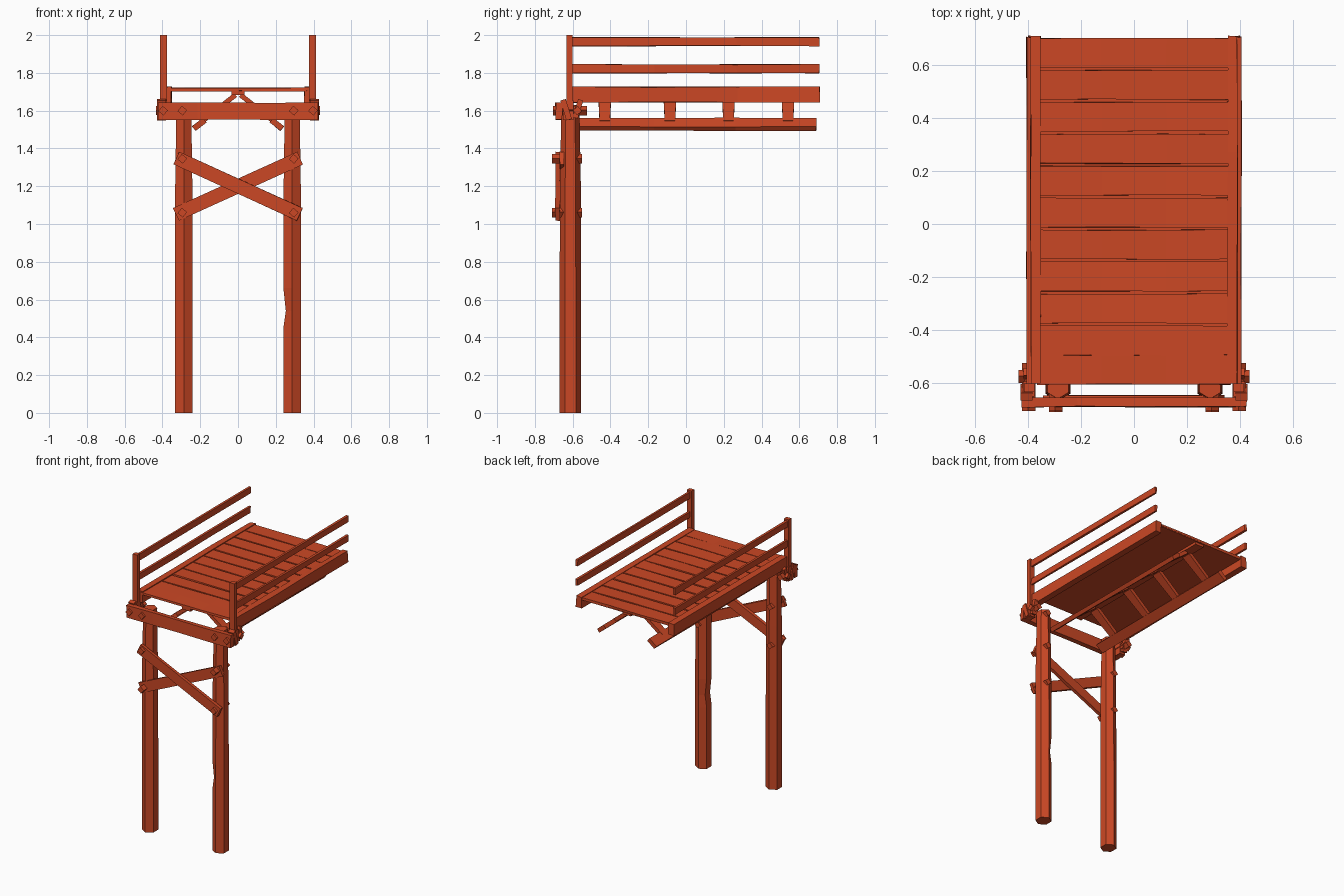
import bpy, bmesh, math, random
from mathutils import Matrix, Vector

random.seed(4)
cube = bpy.data.objects.get("Cube")
if cube:
    bpy.data.objects.remove(cube, do_unlink=True)

wood = bpy.data.materials.new("orange_red_wood")
colour = (0.6, 0.064, 0.018, 1)
wood.diffuse_color = colour
wood.use_nodes = True
wood.node_tree.nodes["Principled BSDF"].inputs["Base Color"].default_value = colour


def finish(name, bm):
    bmesh.ops.recalc_face_normals(bm, faces=bm.faces)
    mesh = bpy.data.meshes.new(name)
    bm.to_mesh(mesh)
    bm.free()
    mesh.materials.append(wood)
    obj = bpy.data.objects.new(name, mesh)
    bpy.context.collection.objects.link(obj)
    return obj


def box(name, centre, size, axis="Y", angle=0, rough=0.0, cuts=0):
    """Timber block, turned about one axis, with slightly uneven hand-cut edges."""
    bm = bmesh.new()
    bmesh.ops.create_cube(bm, size=1)
    if cuts:
        long_axis = max(range(3), key=lambda i: size[i])
        edges = [e for e in bm.edges
                 if abs((e.verts[0].co - e.verts[1].co)[long_axis]) > 0.5]
        bmesh.ops.subdivide_edges(bm, edges=edges, cuts=cuts)
    bmesh.ops.scale(bm, vec=size, verts=bm.verts)
    for v in bm.verts:
        v.co += Vector(random.uniform(-rough, rough) for _ in range(3))
    bmesh.ops.rotate(bm, matrix=Matrix.Rotation(angle, 3, axis), verts=bm.verts)
    bmesh.ops.translate(bm, vec=centre, verts=bm.verts)
    return finish(name, bm)


def span(name, low, high, **options):
    """Block given by its two opposite corners."""
    low, high = Vector(low), Vector(high)
    return box(name, (low + high) / 2, high - low, **options)


def post(name, x, dented):
    """Six-sided post, narrowing to the top, with an optional chipped corner."""
    bm = bmesh.new()
    rings = []
    for z, scale in ((0, 1), (0.45, 1), (0.54, 1), (0.66, 1), (1.2, 0.97), (1.63, 0.84)):
        ring = []
        for i in range(6):
            a = math.radians(30 + 60 * i)
            chip = 0.72 if dented and z == 0.54 and i in (2, 3) else 1
            ring.append(bm.verts.new((x + 0.054 * scale * chip * math.cos(a),
                                      0.057 * scale * math.sin(a) - 0.612, z)))
        rings.append(ring)
    for lower, upper in zip(rings, rings[1:]):
        for i in range(6):
            j = (i + 1) % 6
            bm.faces.new((lower[i], lower[j], upper[j], upper[i]))
    bm.faces.new(rings[0])
    bm.faces.new(rings[-1])
    return finish(name, bm)


def peg_y(name, x, z, y0, y1, width=0.036):
    """Square peg running front to back, set as a diamond."""
    return box(name, (x, (y0 + y1) / 2, z), (width, y1 - y0, width), "Y", math.radians(40))


# Deck planks and the thin backing in the gaps
pitch = 0.1205
for i in range(11):
    start = max(-0.605, -0.609 + pitch * i - 0.006)
    end = min(0.705, start + pitch - 0.010)
    span(f"deck_plank_{i + 1}", (-0.365, start, 1.705), (0.365, end, 1.721), rough=0.002, cuts=2)
span("deck_backing", (-0.36, -0.6, 1.701), (0.36, 0.70, 1.706))

for s, side in ((1, "left"), (-1, "right")):
    post(f"{side}_post", s * 0.287, s > 0)

    # Deck edge beam, railing upright and two rails
    box(f"{side}_edge_beam", (s * 0.376, 0.053, 1.685), (0.046, 1.31, 0.082), rough=0.003, cuts=2)
    span(f"{side}_rail_post", (s * 0.395 - 0.019, -0.633, 1.56), (s * 0.395 + 0.019, -0.601, 2.0))
    for level, z in (("lower", 1.822), ("upper", 1.965)):
        box(f"{side}_{level}_rail", (s * 0.397, 0.05, z), (0.016, 1.31, 0.046), rough=0.002, cuts=2)

    # Corner joint: block, clamp plates and pegs
    span(f"{side}_joint_block", (s * 0.397 - 0.022, -0.65, 1.55), (s * 0.397 + 0.022, -0.595, 1.655))
    box(f"{side}_joint_clamp", (s * 0.405, -0.635, 1.605), (0.045, 0.03, 0.11), "X", 0.3)
    box(f"{side}_joint_clamp_back", (s * 0.40, -0.572, 1.61), (0.035, 0.028, 0.10), "X", -0.3)
    box(f"{side}_joint_side_peg", (s * 0.405, -0.575, 1.6), (0.06, 0.034, 0.034), "X", 0.7)
    peg_y(f"{side}_joint_peg", s * 0.397, 1.6, -0.705, -0.525)
    peg_y(f"{side}_beam_peg", s * 0.295, 1.6, -0.703, -0.55)

    # Cross-brace pegs through the post
    for level, z in (("lower", 1.06), ("upper", 1.345)):
        peg_y(f"{side}_{level}_brace_peg", s * 0.295, z, -0.71, -0.55)

    # Lower runner and sloping struts of the deck truss
    slope = math.atan2(0.15, 0.19)
    box(f"{side}_truss_runner", (s * 0.205, 0.045, 1.527), (0.072, 1.29, 0.03),
        "Y", s * slope, rough=0.002, cuts=2)
    for i, y in enumerate((-0.43, -0.085, 0.225, 0.54)):
        strut = box(f"{side}_truss_strut_{i + 1}", (s * 0.106, y, 1.61),
                    (0.235, 0.055, 0.026), "Y", s * slope)
        for v in strut.data.vertices:
            if v.co.z > 1.61:
                v.co.y = y + (v.co.y - y) * 1.25

    # Crossed braces, one in front of the other
    box(f"{side}_cross_brace", (0, -0.668 - 0.011 * s, 1.2), (0.72, 0.024, 0.072),
        "Y", s * math.radians(24.5), rough=0.002)

# Ridge under the deck centre and the front crossbeam
span("truss_ridge", (-0.035, -0.6, 1.682), (0.035, 0.69, 1.704))
span("front_crossbeam", (-0.425, -0.69, 1.553), (0.425, -0.655, 1.642), rough=0.003, cuts=3)
